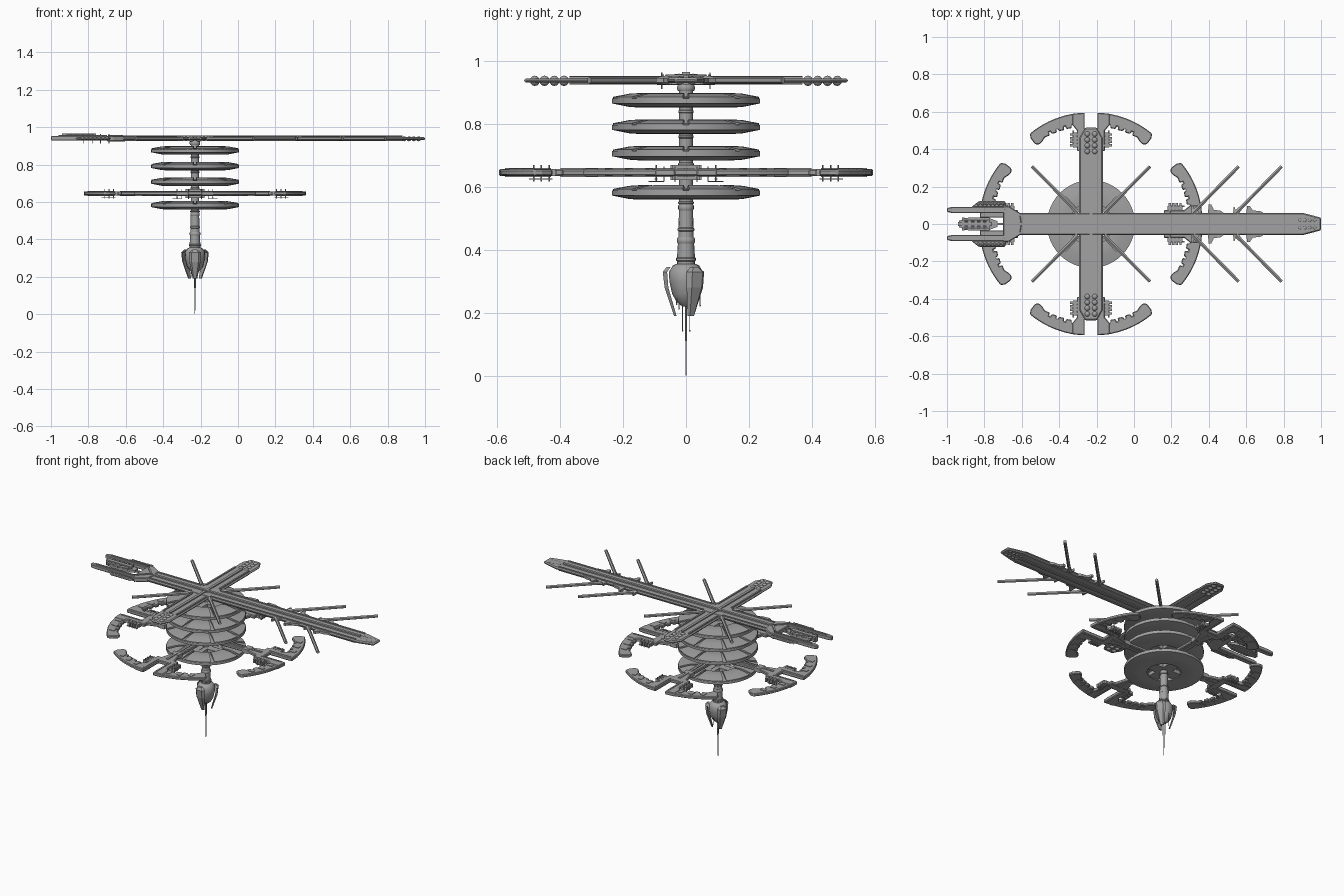
import bpy, bmesh, math
from math import sin, cos, pi, radians
from mathutils import Vector, Matrix

if "Cube" in bpy.data.objects:
    bpy.data.objects.remove(bpy.data.objects["Cube"])

CX = -0.23  # x of the central column

# dark grey hull
hull = bpy.data.materials.new("dark_grey_hull")
hull.diffuse_color = (.36, .36, .36, 1)
hull.use_nodes = True
hull.node_tree.nodes["Principled BSDF"].inputs["Base Color"].default_value = hull.diffuse_color


def finish(name, bm, bevel=0.0, smooth=False):
    bmesh.ops.recalc_face_normals(bm, faces=bm.faces)
    me = bpy.data.meshes.new(name)
    bm.to_mesh(me)
    bm.free()
    me.materials.append(hull)
    ob = bpy.data.objects.new(name, me)
    bpy.context.collection.objects.link(ob)
    if bevel:
        m = ob.modifiers.new("bevel", 'BEVEL')
        m.width = bevel
        m.segments = 1
    if smooth:
        bpy.context.view_layer.objects.active = ob
        ob.select_set(True)
        bpy.ops.object.shade_smooth_by_angle(angle=radians(35))
        ob.select_set(False)
    return ob


def prism(bm, pts, z0, z1):
    lo = [bm.verts.new((x, y, z0)) for x, y in pts]
    hi = [bm.verts.new((x, y, z1)) for x, y in pts]
    bm.faces.new(lo)
    bm.faces.new(hi)
    n = len(pts)
    for i in range(n):
        bm.faces.new((lo[i], lo[(i + 1) % n], hi[(i + 1) % n], hi[i]))


def box(bm, x0, x1, y0, y1, z0, z1):
    prism(bm, [(x0, y0), (x1, y0), (x1, y1), (x0, y1)], z0, z1)


def rod(bm, a, b, r, r2=None, sides=6):
    a, b = Vector(a), Vector(b)
    d = b - a
    mat = Matrix.Translation((a + b) / 2) @ d.to_track_quat('Z', 'Y').to_matrix().to_4x4()
    bmesh.ops.create_cone(bm, cap_ends=True, segments=sides, radius1=r,
                          radius2=r if r2 is None else r2, depth=d.length, matrix=mat)


def ball(bm, p, r):
    bmesh.ops.create_icosphere(bm, subdivisions=2, radius=r, matrix=Matrix.Translation(p))


def lathe(bm, prof, sides, closed=False):
    rings = [[bm.verts.new((CX + r * cos(2 * pi * i / sides), r * sin(2 * pi * i / sides), z))
              for i in range(sides)] for r, z in prof]
    pairs = list(zip(rings, rings[1:])) + ([(rings[-1], rings[0])] if closed else [])
    for p, q in pairs:
        for i in range(sides):
            j = (i + 1) % sides
            bm.faces.new((p[i], p[j], q[j], q[i]))
    if not closed:
        bm.faces.new(rings[0])
        bm.faces.new(rings[-1])


def spin4(bm):
    """Copy everything in bm (built along +x from the origin) round the column four times."""
    src = bm.verts[:] + bm.edges[:] + bm.faces[:]
    for k in range(1, 4):
        new = bmesh.ops.duplicate(bm, geom=src)["geom"]
        bmesh.ops.rotate(bm, verts=[v for v in new if isinstance(v, bmesh.types.BMVert)],
                         cent=(0, 0, 0), matrix=Matrix.Rotation(k * pi / 2, 3, 'Z'))
    bmesh.ops.translate(bm, verts=bm.verts, vec=(CX, 0, 0))


# central column with collars
bm = bmesh.new()
lathe(bm, [(.028, .34), (.029, .37), (.024, .45), (.022, .56), (.022, .95)], 16)
for z, r, h in [(.37, .032, .006), (.43, .029, .010), (.465, .027, .006), (.535, .025, .01),
                (.55, .026, .004), (.67, .025, .008), (.76, .024, .006), (.84, .024, .006), (.915, .028, .010)]:
    lathe(bm, [(r - .003, z - h), (r, z - h / 2), (r, z + h / 2), (r - .003, z + h)], 16)
finish("central_column", bm, smooth=True)

# four habitat discs: ring, raised sector panels, spokes
for n, z in enumerate((.583, .708, .792, .876)):
    bm = bmesh.new()
    lathe(bm, [(.10, z - .018), (.15, z - .023), (.18, z - .021), (.235, z - .010),
               (.235, z + .006), (.20, z + .009), (.14, z + .012), (.10, z + .010)], 48, True)
    finish(f"habitat_disc_{n}", bm, smooth=True)
    bm = bmesh.new()
    for s in range(8):
        grid = []
        for t in range(7):
            a = radians(45 * s + 2.5 + t * 40 / 6)
            grid.append([bm.verts.new((CX + r * cos(a), r * sin(a), z + h)) for r, h in
                         ((.115, .008), (.115, .020), (.15, .023), (.18, .021), (.233, .011), (.233, .0))])
        for p, q in zip(grid, grid[1:]):
            for i in range(6):
                bm.faces.new((p[i], p[(i + 1) % 6], q[(i + 1) % 6], q[i]))
        bm.faces.new(grid[0])
        bm.faces.new(grid[-1])
    finish(f"disc_panels_{n}", bm, smooth=True)
    bm = bmesh.new()
    box(bm, 0, .11, -.035, .035, z - .013, z + .010)
    spin4(bm)
    finish(f"disc_spokes_{n}", bm)

# upper cross beams
bm = bmesh.new()
prism(bm, [(-.64, -.06), (.9, -.06), (1.0, -.034), (1.0, .034), (.9, .06), (-.64, .06)], .931, .948)
prism(bm, [(CX - .063, -.46), (CX - .032, -.515), (CX + .032, -.515), (CX + .063, -.46),
           (CX + .063, .46), (CX + .032, .515), (CX - .032, .515), (CX - .063, .46)], .932, .946)
finish("upper_beams", bm, .006)

# beam ridges, rails, and side teeth
bm = bmesh.new()
box(bm, -.64, .88, -.008, .008, .925, .956)
box(bm, CX - .008, CX + .008, -.37, .37, .926, .953)
for s in (-1, 1):
    y0, y1 = sorted((s * .044, s * .054))
    box(bm, CX + .07, .88, y0, y1, .927, .953)
    box(bm, -.64, CX - .07, y0, y1, .927, .953)
    for t in (-1, 1):
        x0, x1 = sorted((CX + s * .044, CX + s * .054))
        y2, y3 = sorted((t * .07, t * .37))
        box(bm, x0, x1, y2, y3, .928, .952)
    for x, w, d in ((.33, .025, .04), (.44, .045, .045), (.55, .02, .03), (.65, .05, .035)):
        prism(bm, [(x - w, s * .055), (x + w, s * .055), (x + w * .5, s * (.06 + d * .25)),
                   (x - w * .3, s * (.06 + d * .35)), (x - w * .6, s * (.06 + d)), (x - w * .9, s * (.06 + d))],
              .932, .947)
finish("beam_rails", bm)

# storage spheres at the beam ends
bm = bmesh.new()
for i in range(4):
    for s in (-.02, .02):
        for t in (-1, 1):
            ball(bm, (CX + s, t * (.388 + i * .031), .938), .0165)
        ball(bm, (.888 + i * .026, s, .938), .0135)
finish("storage_spheres", bm, smooth=True)

# diagonal booms
bm = bmesh.new()
for s in (-1, 1):
    for x, d in ((CX - .07, -1), (CX + .07, 1), (.315, 1), (.545, 1)):
        rod(bm, (x, s * .06, .94), (x + d * .245, s * .308, .94), .011, .010)
        rod(bm, (x, s * .06, .94), (x + d * .03, s * .09, .94), .015, .011)
finish("diagonal_booms", bm)

# docking fork at the left end of the main beam
bm = bmesh.new()
prism(bm, [(-.60, .0), (-.61, .06), (-.67, .095), (-.70, .095), (-.70, -.095), (-.67, -.095), (-.61, -.06)], .924, .953)
for s in (-1, 1):
    prism(bm, [(-.69, s * .058), (-.69, s * .092), (-.97, s * .092), (-1.0, s * .085), (-1.0, s * .065), (-.97, s * .058)],
          .928, .953)
    prism(bm, [(-.68, s * .09), (-.69, s * .122), (-.83, s * .122), (-.87, s * .09)], .934, .945)
finish("docking_fork", bm, .004)
bm = bmesh.new()
for s in (-1, 1):
    prism(bm, [(-.615, 0), (-.68, s * .065), (-.695, s * .065), (-.63, 0)], .95, .958)
    box(bm, -.96, -.70, *sorted((s * .07, s * .08)), .95, .958)
    for i in range(7):
        ball(bm, (-.70 - i * .022, s * .108, .941), .010)
    for i in range(4):
        rod(bm, (-.69 - i * .045, s * .077, .912), (-.69 - i * .045, s * .077, .965), .002, sides=5)
finish("fork_fittings", bm)

# moored vessel inside the fork
bm = bmesh.new()
prism(bm, [(-.935, -.018), (-.88, -.036), (-.78, -.034), (-.73, -.015),
           (-.73, .015), (-.78, .034), (-.88, .036), (-.935, .018)], .937, .953)
box(bm, -.94, -.76, -.012, .012, .930, .966)
box(bm, -.76, -.69, -.006, .006, .936, .948)
for s in (-1, 1):
    rod(bm, (-.92, s * .022, .952), (-.77, s * .022, .952), .009, sides=8)
    for i in range(5):
        box(bm, -.92 + i * .033, -.905 + i * .033, *sorted((s * .01, s * .036)), .946, .960)
finish("moored_vessel", bm)

# lower ring of four dock arms
Z = .646
bm = bmesh.new()
prism(bm, [(.0, -.03), (.30, -.022), (.40, -.05), (.40, .05), (.30, .022), (.0, .03)], Z - .010, Z + .010)
box(bm, .39, .44, -.075, .075, Z - .011, Z + .011)
for s in (-1, 1):
    prism(bm, [(.42, s * .034), (.595, s * .034), (.59, s * .10), (.53, s * .10), (.50, s * .075), (.42, s * .075)],
          Z - .0115, Z + .0115)
    outer = [(.597 - .014 * (t / 9) ** 2, 8 + t * 2.9) for t in range(10)]
    inner = [(.56, 35.2), (.52, 35), (.507, 33), (.512, 30.5)]
    for a in (28, 23.5, 19, 14.5):
        inner += [(.525, a), (.522, a - 3.2), (.54, a - 3.3), (.54, a - 4.2)]
    inner += [(.525, 8)]
    prism(bm, [(r * cos(radians(a)), s * r * sin(radians(a))) for r, a in outer + inner], Z - .0095, Z + .0095)
spin4(bm)
finish("dock_arms", bm, .005)

# dock arm machinery: ribs, side racks, masts
bm = bmesh.new()
box(bm, .04, .40, -.007, .007, Z - .014, Z + .014)
box(bm, .28, .32, -.028, .028, Z - .013, Z + .013)
box(bm, .0, .05, -.045, .045, Z - .024, Z + .024)
for s in (-1, 1):
    box(bm, .43, .575, *sorted((s * .04, s * .05)), Z - .014, Z + .014)
    for i in range(4):
        box(bm, .415 + i * .019, .427 + i * .019, *sorted((s * .07, s * .112)), Z - .011, Z + .011)
    box(bm, .41, .488, *sorted((s * .075, s * .095)), Z - .009, Z + .009)
    for i in range(3):
        rod(bm, (.435 + i * .025, s * .095, Z - .028), (.435 + i * .025, s * .095, Z + .024), .0025, sides=5)
    box(bm, .425, .50, *sorted((s * .09, s * .10)), Z - .022, Z - .018)
    rod(bm, (.07, s * .035, Z + .02), (.07, s * .035, Z - .028), .002)
    rod(bm, (.07, s * .035, Z - .028), (.12, s * .035, Z - .028), .002)
for a in (12, 19, 26):
    for s in (-1, 1):
        box(bm, .545 * cos(radians(a)) - .008, .575 * cos(radians(a)), *sorted(
            (s * (.56 * sin(radians(a)) - .012), s * (.56 * sin(radians(a)) + .012))), Z - .011, Z + .0125)
spin4(bm)
finish("dock_machinery", bm)

# lower pod
bm = bmesh.new()
lathe(bm, [(.012, .22), (.03, .235), (.044, .26), (.053, .30), (.054, .33), (.042, .35), (.03, .356)], 16)
finish("lower_pod", bm, smooth=True)

# three petals hanging round the pod
bm = bmesh.new()
for k in range(3):
    a = radians(-90 + 120 * k)
    rows = []
    for r, w, z, t in ((.050, .015, .345, .012), (.060, .032, .33, .014), (.056, .030, .28, .012), (.030, .012, .19, .008)):
        rows.append([bm.verts.new((CX + q * cos(a) - u * sin(a), q * sin(a) + u * cos(a), z))
                     for q, u in ((r, -w), (r + t, -w * .6), (r + t, w * .6), (r, w))])
    for p, q in zip(rows, rows[1:]):
        for i in range(4):
            bm.faces.new((p[i], p[(i + 1) % 4], q[(i + 1) % 4], q[i]))
    bm.faces.new(rows[0])
    bm.faces.new(rows[-1])
finish("pod_petals", bm)

# antennas below the pod
bm = bmesh.new()
rod(bm, (CX, 0, 0), (CX, 0, .25), .0015, .0035)
for dx, dy, z in ((.004, -.011, .14), (-.004, .012, .14), (.0, -.022, .21), (.0, .045, .22), (.02, -.03, .225), (-.02, .02, .2)):
    rod(bm, (CX + dx, dy, z), (CX + dx, dy, .27), .0015, sides=5)
    ball(bm, (CX + dx, dy, z + .003), .0025)
finish("lower_antennas", bm)
